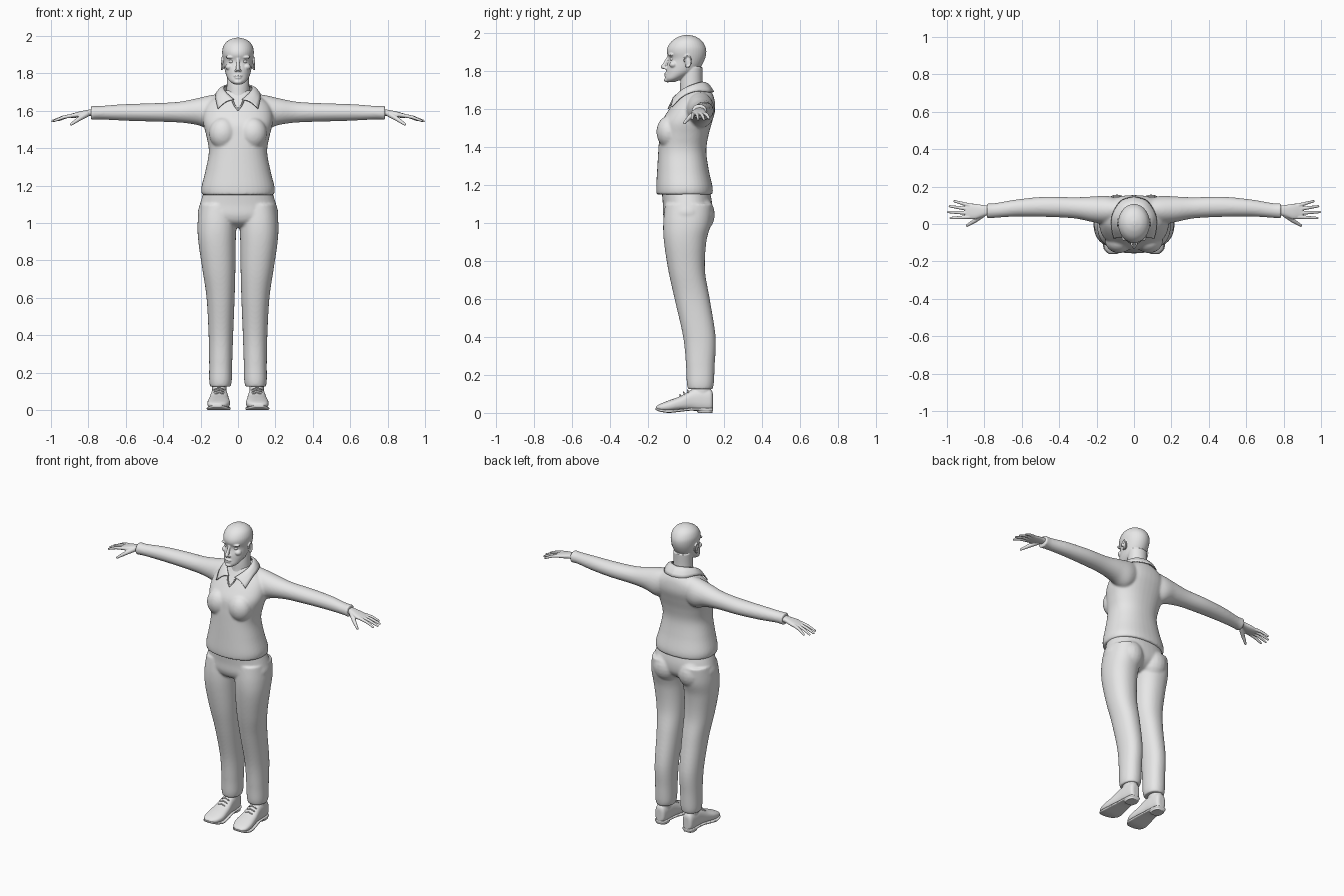
import bpy, bmesh
from math import sin, cos, pi, tau
from mathutils import Matrix, Vector

cube = bpy.data.objects.get("Cube")
if cube:
    bpy.data.objects.remove(cube)

GREY = (0.8, 0.8, 0.8, 1)
grey = bpy.data.materials.new("plain_grey")
grey.use_nodes = True
grey.diffuse_color = GREY
grey.node_tree.nodes["Principled BSDF"].inputs["Base Color"].default_value = GREY


def spline(keys, steps):
    """Smooth curve through tuples of numbers."""
    out = []
    for i in range(len(keys) - 1):
        a, b = keys[max(i - 1, 0)], keys[i]
        c, d = keys[i + 1], keys[min(i + 2, len(keys) - 1)]
        for k in range(steps):
            t = k / steps
            out.append([q + t * ((r - p) / 2 + t * (p - 2.5 * q + 2 * r - s / 2
                        + t * (1.5 * (q - r) + (s - p) / 2)))
                        for p, q, r, s in zip(a, b, c, d)])
    return out + [list(keys[-1])]


def loft(bm, axis, keys, power=2.0, sides=40, steps=6):
    """Skin rounded rings; each key is position, then low/high extents on the other axes."""
    rings = []
    for t, u0, u1, v0, v1 in spline(keys, steps):
        ring = []
        for i in range(sides):
            c, s = cos(tau * i / sides), sin(tau * i / sides)
            cu = abs(c) ** (2 / power) * (1 if c > 0 else -1)
            sv = abs(s) ** (2 / power) * (1 if s > 0 else -1)
            p = [(u0 + u1 + (u1 - u0) * cu) / 2, (v0 + v1 + (v1 - v0) * sv) / 2]
            p.insert(axis, t)
            ring.append(bm.verts.new(p))
        rings.append(ring)
    for a, b in zip(rings, rings[1:]):
        for i in range(sides):
            j = (i + 1) % sides
            bm.faces.new((a[i], a[j], b[j], b[i]))
    bm.faces.new(rings[0])
    bm.faces.new(rings[-1])


def column(keys):
    """Keys symmetric about the middle: height, half width, front, back."""
    return [(z, -w, w, f, b) for z, w, f, b in keys]


def blob(bm, centre, radii):
    m = Matrix.Translation(centre) @ Matrix.Diagonal((*radii, 1))
    bmesh.ops.create_uvsphere(bm, u_segments=20, v_segments=12, radius=1, matrix=m)


def limb(bm, points, radii):
    """Tapered round rod through points."""
    for p, r in zip(points, radii):
        blob(bm, p, (r, r, r))
    for p, q, r, s in zip(points, points[1:], radii, radii[1:]):
        p, q = Vector(p), Vector(q)
        turn = (q - p).to_track_quat("Z", "Y").to_matrix().to_4x4()
        bmesh.ops.create_cone(bm, cap_ends=True, segments=16, radius1=r, radius2=s,
                              depth=(q - p).length,
                              matrix=Matrix.Translation((p + q) / 2) @ turn)


def mirror(bm):
    dup = bmesh.ops.duplicate(bm, geom=bm.verts[:] + bm.edges[:] + bm.faces[:])["geom"]
    verts = [g for g in dup if isinstance(g, bmesh.types.BMVert)]
    bmesh.ops.scale(bm, vec=(-1, 1, 1), verts=verts)


def finish(name, bm, voxel=0, relax=0, side=1):
    """Make the object; a voxel size melts its overlapping volumes into one skin."""
    bmesh.ops.scale(bm, vec=(side, 1, 1), verts=bm.verts[:])
    bmesh.ops.recalc_face_normals(bm, faces=bm.faces[:])
    mesh = bpy.data.meshes.new(name)
    for f in bm.faces:
        f.smooth = True
    bm.to_mesh(mesh)
    bm.free()
    mesh.materials.append(grey)
    ob = bpy.data.objects.new(name, mesh)
    bpy.context.collection.objects.link(ob)
    if voxel:
        mod = ob.modifiers.new("melt", "REMESH")
        mod.mode, mod.voxel_size, mod.use_smooth_shade = "VOXEL", voxel, True
        mod = ob.modifiers.new("relax", "SMOOTH")
        mod.factor, mod.iterations = 0.5, relax
    return ob


# Shirt: sleeves and bust mirrored, then the trunk
bm = bmesh.new()
loft(bm, 0, [(.06, .03, .13, 1.53, 1.695), (.14, .0, .15, 1.5, 1.685),
             (.22, .01, .147, 1.525, 1.667), (.32, .03, .143, 1.538, 1.648),
             (.47, .038, .146, 1.543, 1.64), (.62, .04, .132, 1.548, 1.635),
             (.74, .033, .112, 1.554, 1.626), (.787, .028, .112, 1.55, 1.628)])
blob(bm, (.08, -.09, 1.48), (.075, .066, .085))
mirror(bm)
loft(bm, 2, column([(1.15, .193, -.155, .14), (1.19, .196, -.157, .14), (1.28, .174, -.152, .12),
                    (1.38, .156, -.146, .107), (1.46, .168, -.14, .118), (1.53, .185, -.13, .137),
                    (1.59, .185, -.095, .153), (1.64, .165, -.06, .152), (1.68, .115, -.035, .14),
                    (1.71, .075, -.02, .115)]), power=2.3)
finish("shirt", bm, .007, 7)

# Trousers: legs and seat mirrored, then the hips
bm = bmesh.new()
loft(bm, 2, [(1.1, .01, .204, -.11, .14), (1, .008, .216, -.12, .132), (.9, .012, .212, -.116, .107),
             (.75, .014, .19, -.093, .1), (.6, .018, .168, -.06, .125), (.4, .026, .157, -.015, .156),
             (.25, .031, .154, 0, .151), (.16, .033, .154, .004, .147), (.125, .04, .149, .01, .14)],
     power=2.2)
blob(bm, (.092, .066, 1.045), (.09, .086, .1))
mirror(bm)
loft(bm, 2, column([(1.17, .182, -.128, .125), (1.1, .204, -.122, .138), (1.04, .214, -.12, .132),
                    (1, .16, -.1, .1), (.975, .08, -.05, .05)]), power=2.2)
finish("trousers", bm, .007, 6)

# Head: features mirrored, then skull, neck and middle features
bm = bmesh.new()
blob(bm, (.035, -.078, 1.887), (.032, .015, .009))
blob(bm, (.046, -.066, 1.835), (.022, .022, .018))
blob(bm, (.011, -.108, 1.816), (.008, .01, .007))
blob(bm, (.08, .01, 1.85), (.007, .015, .028))
rim = [(.087, .008 + .018 * cos(a), 1.852 + .031 * sin(a))
       for a in (pi * k / 6 for k in range(-4, 7))]
limb(bm, rim, [.0045] * len(rim))
mirror(bm)
loft(bm, 2, column([(1.742, .022, -.104, -.06), (1.76, .046, -.11, -.02), (1.79, .063, -.106, .04),
                    (1.82, .071, -.102, .076), (1.863, .078, -.091, .099), (1.9, .084, -.101, .107),
                    (1.93, .083, -.095, .102), (1.96, .07, -.073, .083), (1.981, .044, -.04, .053),
                    (1.991, .01, -.006, .018)]))
loft(bm, 2, column([(1.6, .075, -.05, .1), (1.68, .064, -.034, .095), (1.74, .06, -.03, .087),
                    (1.82, .06, -.02, .088)]))
limb(bm, [(0, -.09, 1.878), (0, -.106, 1.848), (0, -.12, 1.823)], [.008, .009, .012])
blob(bm, (0, -.103, 1.787), (.024, .013, .006))
blob(bm, (0, -.102, 1.776), (.02, .013, .006))
blob(bm, (0, -.097, 1.754), (.024, .02, .013))
finish("head", bm, .0035, 4)

# Collar with two pointed flaps
upper = [(0, .096, 1.74), (.05, .077, 1.74), (.075, .03, 1.725), (.066, -.02, 1.7), (.022, -.066, 1.66)]
lower = [(0, .145, 1.69), (.07, .122, 1.69), (.114, .05, 1.693), (.118, -.02, 1.665), (.107, -.075, 1.612)]
bm = bmesh.new()
rows = [(Vector(u), Vector(l)) for u, l in zip(spline(upper, 5), spline(lower, 5))]
rows = [[u.lerp(l, k) + Vector((0, 0, .012 * sin(pi * k))) for k in (0, .2, .4, .6, .8, 1)]
        for u, l in rows]
grid = [[bm.verts.new(p) for p in row] for row in rows]
for a, b in zip(grid, grid[1:]):
    for i in range(5):
        bm.faces.new((a[i], a[i + 1], b[i + 1], b[i]))
mirror(bm)
bmesh.ops.remove_doubles(bm, verts=bm.verts[:], dist=.001)
collar = finish("collar", bm)
solid = collar.modifiers.new("thickness", "SOLIDIFY")
solid.thickness, solid.offset = .007, 0

# Neckline trim in a V below the collar
bm = bmesh.new()
limb(bm, [(.03, -.066, 1.655), (.018, -.08, 1.628), (0, -.092, 1.605)], [.005] * 3)
mirror(bm)
finish("neckline_trim", bm, .003, 2)

for name, side in (("left", 1), ("right", -1)):
    bm = bmesh.new()
    blob(bm, (.033, -.069, 1.864), (.016, .016, .012))
    finish(name + "_eye", bm, side=side)

    # Hand: palm, four fingers and thumb
    bm = bmesh.new()
    loft(bm, 0, [(.76, .045, .1, 1.572, 1.61), (.8, .043, .1, 1.573, 1.606),
                 (.85, .026, .108, 1.565, 1.596), (.885, .028, .108, 1.562, 1.586),
                 (.9, .034, .102, 1.566, 1.582)], power=2.4)
    for y, tip in ((.1, (.96, .122, 1.55)), (.079, (.985, .095, 1.546)),
                   (.058, (.993, .064, 1.545)), (.037, (.981, .032, 1.547))):
        base = Vector((.88, y, 1.576))
        knuckle = base.lerp(Vector(tip), .5) + Vector((0, 0, .005))
        limb(bm, [base, knuckle, tip], [.0105, .009, .0065])
    limb(bm, [(.81, .05, 1.582), (.85, .018, 1.557), (.892, -.008, 1.528)], [.016, .012, .0075])
    finish(name + "_hand", bm, .003, 4, side)

    # Shoe: upper with ankle
    bm = bmesh.new()
    loft(bm, 1, [(.142, .085, .12, .02, .1), (.13, .068, .136, .008, .122), (.08, .06, .142, .006, .132),
                 (.03, .055, .146, .012, .122), (-.03, .047, .156, .012, .088),
                 (-.09, .043, .164, .006, .066), (-.135, .06, .157, .01, .048),
                 (-.158, .09, .135, .02, .034)], power=2.5)
    loft(bm, 2, [(.06, .062, .138, .03, .132), (.2, .062, .138, .03, .132)])
    finish(name + "_shoe", bm, .004, 4, side)

    # Sole and heel block
    bm = bmesh.new()
    loft(bm, 1, [(.142, .082, .123, .012, .026), (.128, .064, .14, .012, .026), (.03, .055, .147, .012, .026),
                 (-.03, .044, .159, .006, .02), (-.09, .039, .168, .0, .016),
                 (-.135, .056, .161, .006, .02), (-.161, .09, .135, .016, .028)], power=5)
    loft(bm, 2, [(0, .066, .138, .06, .14), (.025, .064, .14, .055, .142)], power=3)
    finish(name + "_sole", bm, .0035, 2, side)

    # Laces across the instep
    bm = bmesh.new()
    for y, z in ((.012, .118), (-.008, .106), (-.028, .093)):
        limb(bm, [(.075, y, z - .01), (.1, y - .004, z + .003), (.127, y, z - .01)], [.0035] * 3)
    finish(name + "_laces", bm, side=side)
